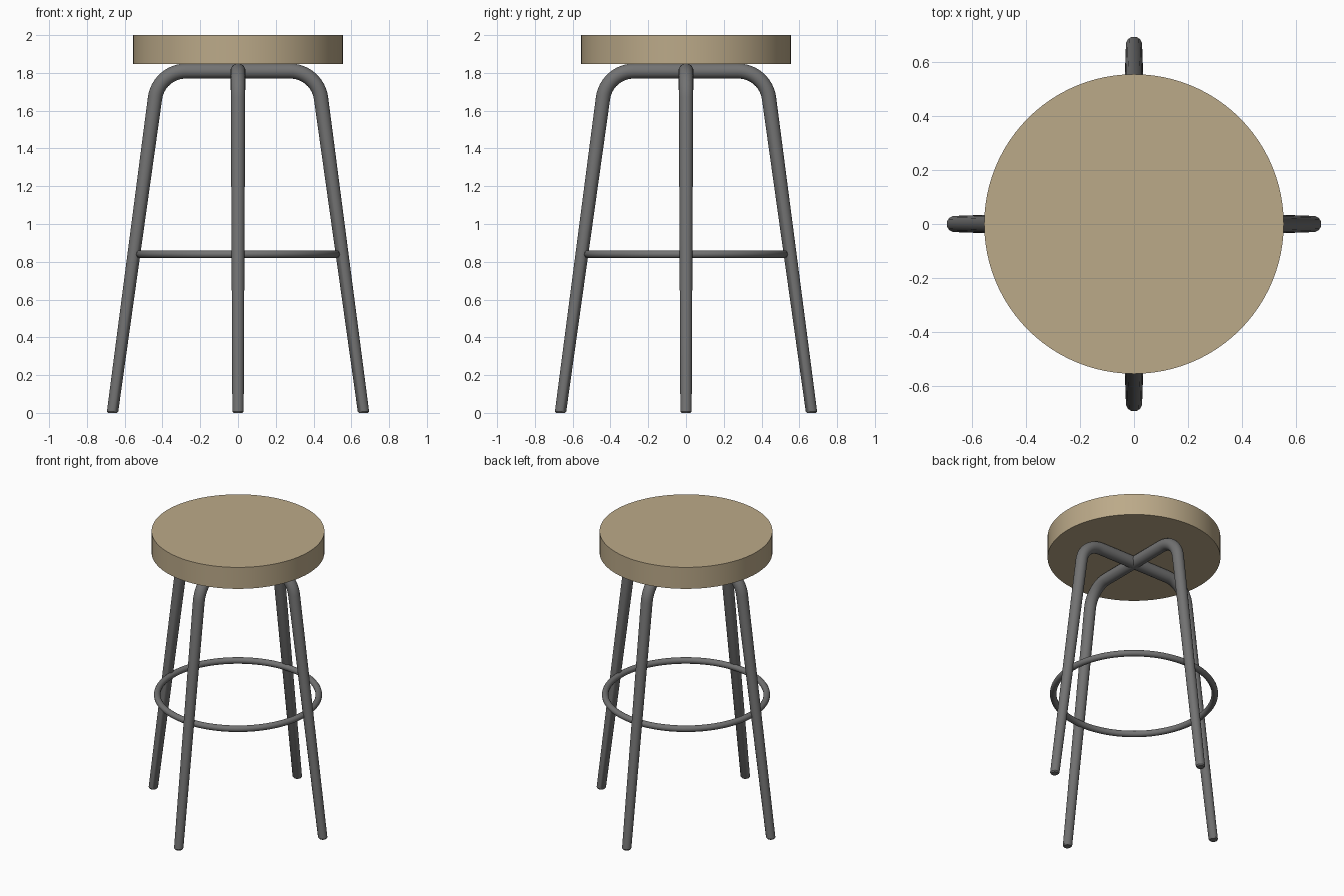
import bpy, bmesh, math
from mathutils import Vector

if "Cube" in bpy.data.objects:
    bpy.data.objects.remove(bpy.data.objects["Cube"])


def material(name, rgb):
    m = bpy.data.materials.new(name)
    m.diffuse_color = (*rgb, 1)
    m.use_nodes = True
    m.node_tree.nodes["Principled BSDF"].inputs["Base Color"].default_value = m.diffuse_color
    return m


WOOD = material("tan seat", (0.50, 0.40, 0.25))
METAL = material("grey metal", (0.17, 0.17, 0.17))


def finish(obj, name, mat):
    obj.name = name
    obj.data.materials.clear()
    obj.data.materials.append(mat)
    bpy.ops.object.select_all(action='DESELECT')
    obj.select_set(True)
    bpy.context.view_layer.objects.active = obj
    bpy.ops.object.shade_smooth_by_angle(angle=math.radians(35))


# Seat: thick round disc
bpy.ops.mesh.primitive_cylinder_add(vertices=96, radius=0.555, depth=0.152,
                                    location=(0, 0, 1.924))
finish(bpy.context.object, "seat", WOOD)

# Foot ring
bpy.ops.mesh.primitive_torus_add(major_segments=96, minor_segments=16,
                                 major_radius=0.519, minor_radius=0.021,
                                 location=(0, 0, 0.84))
finish(bpy.context.object, "foot_ring", METAL)


# Leg path in the xz plane: splayed leg, rounded bend, flat top
TOP, FOOT_X, CORNER_X, CUT = 1.81, 0.665, 0.42, 0.145
foot, corner = Vector((FOOT_X, 0, 0)), Vector((CORNER_X, 0, TOP))
down = (foot - corner).normalized()
inward = Vector((-1, 0, 0))
turn = math.acos(-down.dot(inward))
radius = CUT / math.tan(turn / 2)
normal = Vector((0, 0, -1))
centre = corner + inward * CUT + normal * radius


def half_path():
    """Points with tube radius, from the foot to the middle of the top."""
    pts = [(foot, 0.024), (foot - down * 0.008, 0.03)]
    for i in range(13):
        a = turn * (1 - i / 12)
        p = centre + radius * Vector((math.sin(a), 0, math.cos(a)))
        pts.append((p, 0.038 + 0.002 * i / 12))
    return pts


def bent_legs(name, angle, sides=20):
    right = half_path()
    left = [(Vector((-p.x, 0, p.z)), r) for p, r in reversed(right)]
    path = right + left
    bm = bmesh.new()
    rings = []
    for i, (p, r) in enumerate(path):
        before, after = path[max(i - 1, 0)][0], path[min(i + 1, len(path) - 1)][0]
        if i in (0, 1):
            t = Vector((0, 0, 1))
        elif i in (len(path) - 2, len(path) - 1):
            t = Vector((0, 0, -1))
        else:
            t = (after - p).normalized() + (p - before).normalized()
            t.normalize()
        side = Vector((0, 1, 0))
        up = t.cross(side)
        rings.append([bm.verts.new(p + r * (math.cos(a) * side + math.sin(a) * up))
                      for a in (2 * math.pi * k / sides for k in range(sides))])
    for a, b in zip(rings, rings[1:]):
        for k in range(sides):
            n = (k + 1) % sides
            bm.faces.new((a[k], a[n], b[n], b[k]))
    bm.faces.new(rings[0])
    bm.faces.new(rings[-1])
    bmesh.ops.recalc_face_normals(bm, faces=bm.faces)
    me = bpy.data.meshes.new(name)
    bm.to_mesh(me)
    bm.free()
    obj = bpy.data.objects.new(name, me)
    bpy.context.collection.objects.link(obj)
    obj.rotation_euler.z = angle
    finish(obj, name, METAL)


# Two crossing bent tubes make the four legs
bent_legs("side_legs", 0)
bent_legs("front_back_legs", math.pi / 2)
